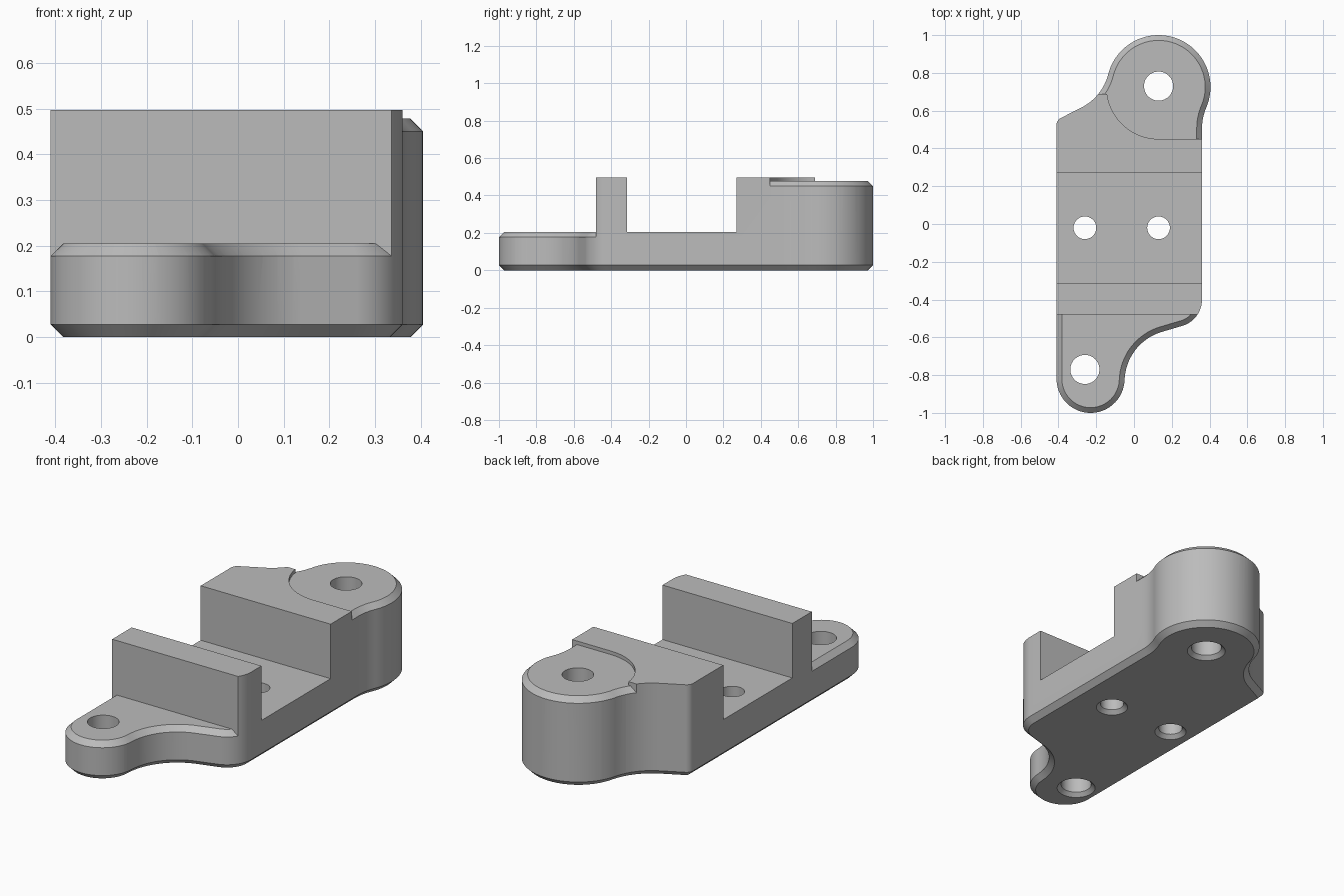
import bpy
import math
from mathutils import Vector

cube = bpy.data.objects.get("Cube")
if cube:
    bpy.data.objects.remove(cube, do_unlink=True)

grey = bpy.data.materials.new("plain grey")
grey.use_nodes = True
colour = (0.5, 0.5, 0.5, 1)
grey.diffuse_color = colour
grey.node_tree.nodes["Principled BSDF"].inputs["Base Color"].default_value = colour


def arc(cx, cy, r, start, end):
    n = max(4, round(abs(end - start) / 4))
    angles = [math.radians(start + (end - start) * i / n) for i in range(n + 1)]
    return [(cx + r * math.cos(a), cy + r * math.sin(a)) for a in angles]


def inset(points, d):
    """Move a counter-clockwise outline inwards by d with mitred corners."""
    if d == 0:
        return points
    result = []
    for i, p in enumerate(points):
        p = Vector(p)
        a = (p - Vector(points[i - 1])).normalized()
        b = (Vector(points[(i + 1) % len(points)]) - p).normalized()
        na, nb = Vector((-a.y, a.x)), Vector((-b.y, b.x))
        result.append(tuple(p + (na + nb) * (d / (1 + na.dot(nb)))))
    return result


def prism(name, outline, levels):
    """Stack an outline through (height, inset) levels and cap both ends."""
    n = len(outline)
    verts = [(x, y, z) for z, d in levels for x, y in inset(outline, d)]
    faces = [tuple(reversed(range(n))), tuple(range(len(verts) - n, len(verts)))]
    for k in range(len(levels) - 1):
        for i in range(n):
            j = (i + 1) % n
            faces.append((k * n + i, k * n + j, k * n + n + j, k * n + n + i))
    mesh = bpy.data.meshes.new(name)
    mesh.from_pydata(verts, [], faces)
    mesh.materials.append(grey)
    obj = bpy.data.objects.new(name, mesh)
    bpy.context.collection.objects.link(obj)
    return obj


def rect(x0, x1, y0, y1):
    return [(x0, y0), (x1, y0), (x1, y1), (x0, y1)]


def cut(target, cutter):
    """Subtract the cutter for good, then discard it."""
    cutter.hide_render = True
    mod = target.modifiers.new("cut", "BOOLEAN")
    mod.operation, mod.solver, mod.object = "DIFFERENCE", "EXACT", cutter
    graph = bpy.context.evaluated_depsgraph_get()
    mesh = bpy.data.meshes.new_from_object(target.evaluated_get(graph))
    target.modifiers.clear()
    target.data = mesh
    bpy.data.objects.remove(cutter, do_unlink=True)


# Plan outline: front lug, hollow, rounded corner, back lug, hollow, corner
outline = (arc(-0.23, -0.82, 0.18, 180, 357)
           + arc(0.225, -0.835, 0.275, 177, 108)
           + arc(0.215, -0.40, 0.145, -72, 0)
           + arc(0.64, 0.506, 0.28, 180, 157.5)
           + arc(0.13, 0.725, 0.275, -22.5, 165)
           + arc(-0.40, 0.86, 0.272, -15, -64)
           + arc(-0.37, 0.525, 0.04, 116, 180))

TOP, FLOOR, RECESS, BEVEL = 0.497, 0.205, 0.478, 0.028
bracket = prism("bracket_body", outline, [(0, BEVEL), (BEVEL, 0), (TOP, 0)])

# Slot between the front wall and the back block
cut(bracket, prism("slot_cutter", rect(-1, 1, -0.315, 0.27), [(FLOOR, 0), (1, 0)]))


def lower_lug(name, region, top):
    """Lower a region to the given height, with a bevelled outer edge."""
    cutter = prism(name, region, [(top - 1.8 * BEVEL, 0), (1, 0)])
    keep = prism(name + "_core", outline, [(top - 3 * BEVEL, -2 * BEVEL), (top, BEVEL)])
    cut(cutter, keep)
    cut(bracket, cutter)


# Low front lug and shallow seat on the back lug
lower_lug("front_lug_cutter", rect(-1, 1, -1.3, -0.48), FLOOR)
seat = ([(0.8, 0.45), (0.8, 1.3), (-0.8, 1.3), (-0.8, 0.69)]
        + arc(0.13, 0.725, 0.275, 187.5, 270))
lower_lug("back_seat_cutter", seat, RECESS)

# Bolt holes, countersunk underneath
for x, y, r in [(-0.26, -0.02, 0.06), (0.13, -0.02, 0.06),
                (-0.26, -0.77, 0.077), (0.13, 0.73, 0.077)]:
    circle = arc(x, y, r, 0, 360)[:-1]
    cut(bracket, prism("hole_cutter", circle, [(-0.01, -0.03), (0.02, 0), (1, 0)]))

# Smooth the curved walls and keep the machined edges crisp
bpy.ops.object.select_all(action="DESELECT")
bracket.select_set(True)
bpy.context.view_layer.objects.active = bracket
bpy.ops.object.shade_smooth_by_angle(angle=math.radians(25))
